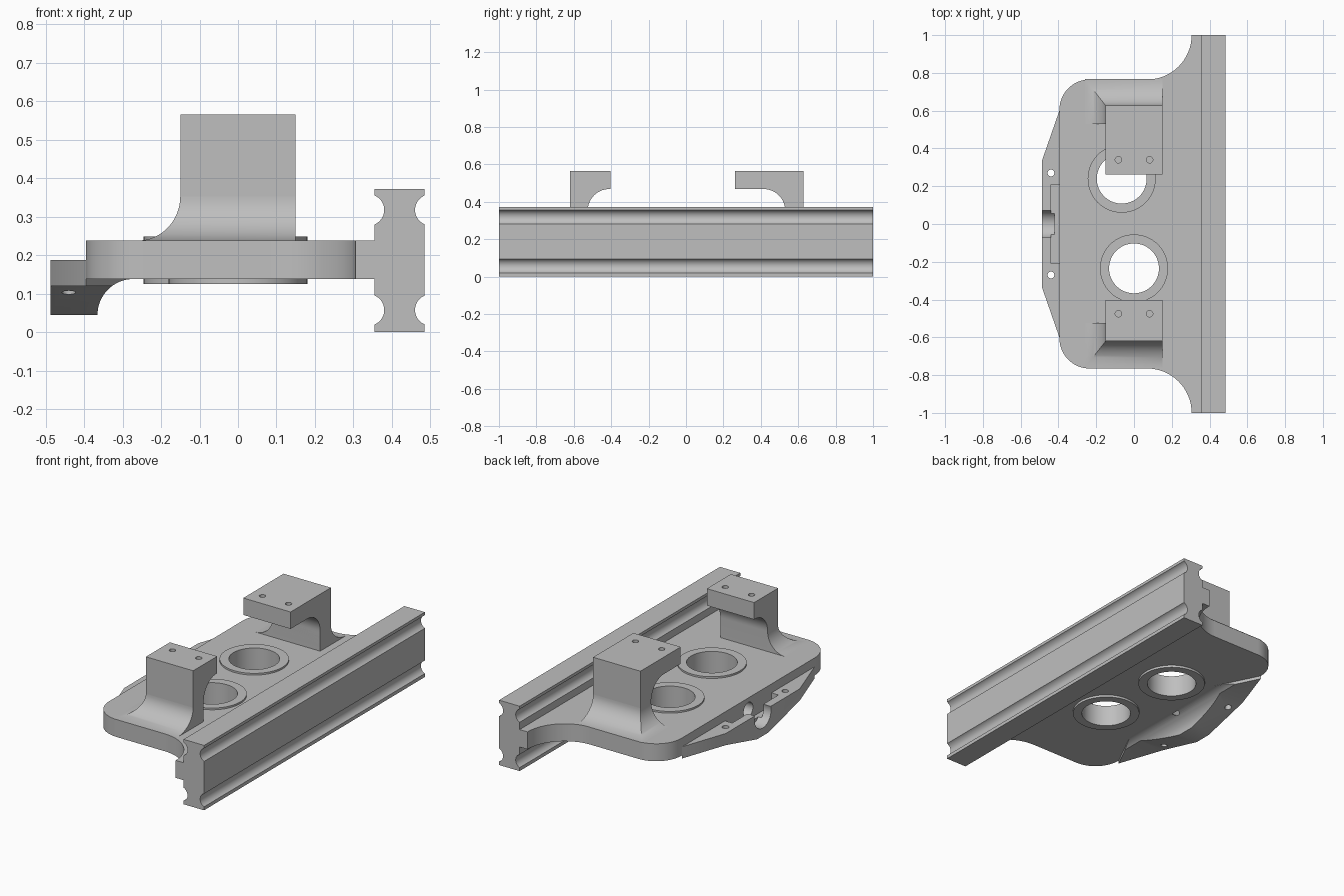
import bpy, bmesh
from math import cos, sin, radians, sqrt, asin, degrees

old = bpy.data.objects.get("Cube")
if old:
    bpy.data.objects.remove(old)

GREY = (0.52, 0.52, 0.52, 1)
mat = bpy.data.materials.new("machined grey")
mat.use_nodes = True
mat.diffuse_color = GREY
mat.node_tree.nodes["Principled BSDF"].inputs["Base Color"].default_value = GREY


def arc(cx, cy, r, a0, a1, n=16):
    angles = [radians(a0 + (a1 - a0) * i / n) for i in range(n + 1)]
    return [(cx + r * cos(a), cy + r * sin(a)) for a in angles]


def finish(name, bm):
    bmesh.ops.remove_doubles(bm, verts=bm.verts, dist=1e-5)
    bmesh.ops.recalc_face_normals(bm, faces=bm.faces)
    me = bpy.data.meshes.new(name)
    bm.to_mesh(me)
    bm.free()
    me.materials.append(mat)
    ob = bpy.data.objects.new(name, me)
    bpy.context.collection.objects.link(ob)
    return ob


def loft(name, rings):
    """Skin a stack of matching closed rings and cap both ends."""
    bm = bmesh.new()
    loops = [[bm.verts.new(p) for p in ring] for ring in rings]
    n = len(loops[0])
    for low, high in zip(loops, loops[1:]):
        for i in range(n):
            j = (i + 1) % n
            bm.faces.new((low[i], low[j], high[j], high[i]))
    bm.faces.new(loops[0][::-1])
    bm.faces.new(loops[-1])
    return finish(name, bm)


def prism(name, pts, axis, a, b):
    """Extrude a 2D outline along an axis from a to b."""
    place = {"x": lambda u, v, w: (w, u, v),
             "y": lambda u, v, w: (u, w, v),
             "z": lambda u, v, w: (u, v, w)}[axis]
    return loft(name, [[place(u, v, w) for u, v in pts] for w in (a, b)])


def rod(axis, u, v, r, a, b, n=48):
    return prism("cutter", arc(u, v, r, 0, 360, n)[:-1], axis, a, b)


def box(x0, x1, y0, y1, z0, z1):
    return prism("cutter", [(x0, y0), (x1, y0), (x1, y1), (x0, y1)], "z", z0, z1)


def combine(ob, operation, *tools):
    """Bake booleans into ob and remove the tools."""
    for tool in tools:
        tool.hide_render = True
        mod = ob.modifiers.new("bool", "BOOLEAN")
        mod.operation, mod.solver, mod.object = operation, "EXACT", tool
    deps = bpy.context.evaluated_depsgraph_get()
    deps.update()
    me = bpy.data.meshes.new_from_object(ob.evaluated_get(deps))
    ob.modifiers.clear()
    ob.data = me
    for tool in tools:
        bpy.data.objects.remove(tool)
    return ob


# Rail with four rounded grooves
half, depth = 0.0375, 0.025
gr = (half ** 2 + depth ** 2) / (2 * depth)
ga = degrees(asin(half / gr))
off = sqrt(gr ** 2 - half ** 2)
X0, X1, TOP = 0.355, 0.485, 0.372
profile = [(X0, 0), (X1, 0)]
for z in (0.0575, 0.3175):
    profile += arc(X1 + off, z, gr, 180 + ga, 180 - ga)
profile += [(X1, TOP), (X0, TOP)]
for z in (0.3175, 0.0575):
    profile += arc(X0 - off, z, gr, ga, -ga)
parts = [prism("rail", profile, "y", -1, 1)]

# Plate with rounded outer corners and flared ends
P0, P1 = 0.138, 0.238
upper = [(0.357, 1)] + arc(0.07, 1, 0.235, 0, -90) + arc(-0.235, 0.605, 0.16, 90, 180)
outline = upper + [(x, -y) for x, y in reversed(upper)]
bores = [(0, -0.235), (-0.065, 0.24)]
plate = prism("plate", outline, "z", P0, P1)
combine(plate, "DIFFERENCE", rod("x", 0, 0.17, 0.042, -0.6, -0.29),
        *[rod("z", x, y, 0.15, 0, 0.5) for x, y in bores])
parts.append(plate)

# Bore collars
for label, (x, y) in zip(("front", "rear"), bores):
    collar = rod("z", x, y, 0.18, 0.125, 0.248, 64)
    collar.name = label + "_collar"
    parts.append(combine(collar, "DIFFERENCE", rod("z", x, y, 0.132, 0, 0.5, 64)))

# Side bracket: filleted section trimmed by its plan and side shapes
section = ([(-0.487, 0.19), (-0.487, 0.04), (-0.365, 0.04)]
           + arc(-0.272, 0.045, 0.093, 180, 90) + [(-0.272, 0.19)])
bracket = prism("side_bracket", section, "y", -0.7, 0.7)
plan = [(-0.395, 0.6), (-0.49, 0.327), (-0.49, -0.327), (-0.395, -0.6),
        (-0.27, -0.35), (-0.27, 0.35)]
side = [(-0.65, 0.12), (-0.335, 0.12), (-0.05, 0.045)]
side += [(-y, z) for y, z in reversed(side)] + [(0.65, 0.187), (-0.65, 0.187)]
combine(bracket, "INTERSECT", prism("cutter", plan, "z", -0.1, 0.4),
        prism("cutter", side, "x", -0.6, -0.1))
combine(bracket, "DIFFERENCE",
        box(-0.44, -0.395, -0.21, 0.21, 0.115, 0.3),
        rod("x", 0, 0.165, 0.075, -0.6, -0.42),
        rod("x", 0, 0.17, 0.042, -0.55, -0.29),
        *[rod("z", -0.44, y, 0.018, -0.1, 0.4, 24) for y in (-0.27, 0.27)])
parts.append(bracket)


# Hooked posts: arm on a leg, with a flared foot on two sides
def post(label, s, tip, outer, inner, hole_y):
    z1, under, r = 0.565, 0.468, 0.115
    hook = ([(outer, P1 - 0.01), (outer, z1), (tip, z1), (tip, under)]
            + arc(inner - r, under - r, r, 90, 0) + [(inner, P1 - 0.01)])
    body = prism(label + "_post", [(s * y, z) for y, z in hook], "x", -0.15, 0.15)
    combine(body, "DIFFERENCE", *[rod("z", x, s * hole_y, 0.017, 0.48, 0.7, 24)
                                  for x in (-0.083, 0.083)])
    rings = []
    for i in range(17):
        a = radians(90 * i / 16)
        flare, z = 1 - sin(a), P1 + 0.115 * (1 - cos(a))
        x0, y1 = -0.15 - 0.11 * flare, outer + 0.14 * flare
        rings.append([(x0, s * inner, z), (0.15, s * inner, z),
                      (0.15, s * y1, z), (x0, s * y1, z)])
    return [body, loft(label + "_post_foot", rings)]


parts += post("front", -1, 0.403, 0.62, 0.525, 0.475)
parts += post("rear", 1, 0.262, 0.627, 0.53, 0.34)

# Smooth curved faces, keep edges crisp
bpy.ops.object.select_all(action="DESELECT")
for ob in parts:
    ob.select_set(True)
bpy.context.view_layer.objects.active = parts[0]
bpy.ops.object.shade_smooth_by_angle(angle=radians(30))
